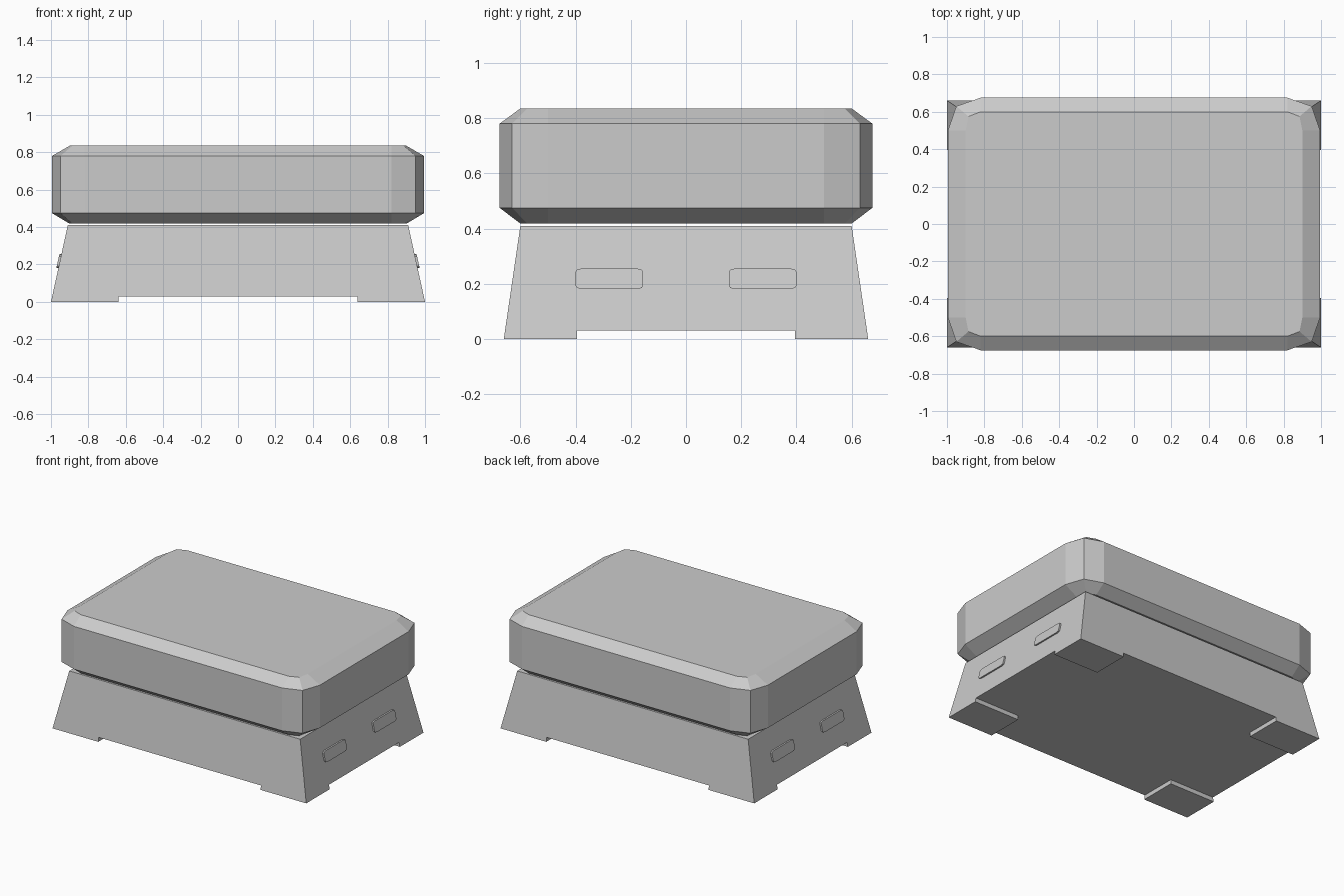
import bpy

if "Cube" in bpy.data.objects:
    bpy.data.objects.remove(bpy.data.objects["Cube"])

BASE_H = 0.41


def make(name, verts, faces):
    mesh = bpy.data.meshes.new(name)
    mesh.from_pydata(verts, [], faces)
    mesh.update()
    obj = bpy.data.objects.new(name, mesh)
    bpy.context.collection.objects.link(obj)
    return obj


def loft(name, rings):
    """Skin equal-length counter-clockwise rings and cap both ends."""
    n = len(rings[0])
    verts = [v for ring in rings for v in ring]
    faces = [tuple(reversed(range(n))), tuple(range(len(verts) - n, len(verts)))]
    for r in range(len(rings) - 1):
        for i in range(n):
            j = (i + 1) % n
            faces.append((r * n + i, r * n + j, (r + 1) * n + j, (r + 1) * n + i))
    return make(name, verts, faces)


def half_size(z):
    """Half extents of the sloping base at height z."""
    t = z / BASE_H
    return 1 - 0.09 * t, 0.66 - 0.06 * t


def corner_ring(corner, z):
    """Mirror one corner (listed counter-clockwise) into a full outline."""
    ring = list(corner)
    ring += [(-x, y) for x, y in reversed(corner)]
    ring += [(-x, -y) for x, y in corner]
    ring += [(x, -y) for x, y in reversed(corner)]
    return [(x, y, z) for x, y in ring]


# Tapered base
loft("base", [corner_ring([half_size(z)], z) for z in (0.03, BASE_H)])

# Corner feet, continuing the slope of the base
for sx in (-1, 1):
    for sy in (-1, 1):
        rings = []
        for z in (0, 0.03):
            hx, hy = half_size(z)
            ring = [(0.64, 0.395), (hx, 0.395), (hx, hy), (0.64, hy)]
            ring = [(sx * x, sy * y, z) for x, y in ring]
            rings.append(ring if sx * sy > 0 else ring[::-1])
        loft("foot", rings)

# Faceted cushion with clipped corners
wide = [(0.995, 0.50), (0.95, 0.63), (0.82, 0.675)]
narrow = [(0.90, 0.50), (0.885, 0.575), (0.82, 0.60)]
levels = [(narrow, 0.418), (wide, 0.475), (wide, 0.78), (narrow, 0.835)]
loft("cushion", [corner_ring(c, z) for c, z in levels])

# Grip plates on the two short sides
profile = [(0.1225, 0.026), (0.117, 0.033), (0.10, 0.0375)]
for sx in (-1, 1):
    for yc in (-0.2775, 0.2775):
        rings = []
        for out in (-0.01, 0.011):
            ring = []
            for y, dz, _ in corner_ring(profile, 0):
                z = 0.218 + dz
                ring.append((sx * (half_size(z)[0] + out), yc + y, z))
            rings.append(ring if sx > 0 else ring[::-1])
        loft("side_grip", rings)
